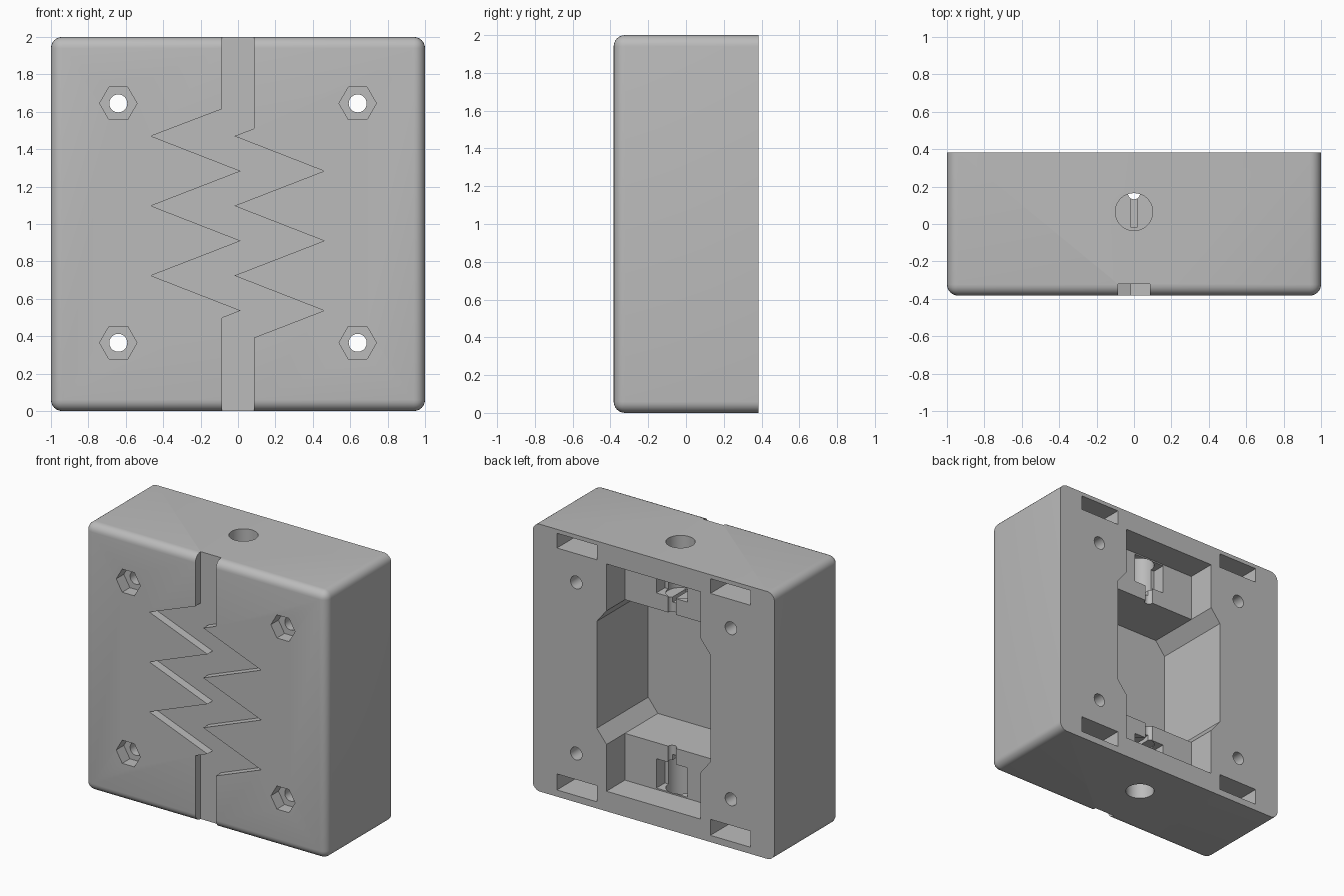
import bpy, bmesh
from math import cos, sin, tau, radians

if "Cube" in bpy.data.objects:
    bpy.data.objects.remove(bpy.data.objects["Cube"])

FRONT, BACK = -0.383, 0.383
OUT = 0.1  # overshoot so cutters pass cleanly through faces

grey = bpy.data.materials.new("plain grey")
grey.use_nodes = True
colour = (0.5, 0.5, 0.5, 1)
grey.diffuse_color = colour
grey.node_tree.nodes["Principled BSDF"].inputs["Base Color"].default_value = colour


def add_object(name, bm):
    bmesh.ops.recalc_face_normals(bm, faces=bm.faces)
    mesh = bpy.data.meshes.new(name)
    bm.to_mesh(mesh)
    bm.free()
    mesh.materials.append(grey)
    obj = bpy.data.objects.new(name, mesh)
    bpy.context.collection.objects.link(obj)
    return obj


def prism(name, outline, start, end, axis="Y"):
    """Extrude an outline: (x, z) along Y, or (x, y) along Z."""
    bm = bmesh.new()
    place = (lambda a, b, t: (a, t, b)) if axis == "Y" else (lambda a, b, t: (a, b, t))
    face = bm.faces.new([bm.verts.new(place(a, b, start)) for a, b in outline])
    moved = bmesh.ops.extrude_face_region(bm, geom=[face])["geom"]
    verts = [g for g in moved if isinstance(g, bmesh.types.BMVert)]
    bmesh.ops.translate(bm, verts=verts, vec=place(0, 0, end - start))
    return add_object(name, bm)


def rect(x0, x1, v0, v1):
    return [(x0, v0), (x1, v0), (x1, v1), (x0, v1)]


def ring(cx, cv, r, n):
    return [(cx + r * cos(tau * i / n), cv + r * sin(tau * i / n)) for i in range(n)]


# Block, rounded everywhere except around the open back
bm = bmesh.new()
bmesh.ops.create_cube(bm, size=1)
for v in bm.verts:
    v.co = (v.co.x * 2, v.co.y * (BACK - FRONT), v.co.z * 2 + 1)
edges = [e for e in bm.edges if any(v.co.y < 0 for v in e.verts)]
bmesh.ops.bevel(bm, geom=edges, offset=0.06, segments=6, profile=0.5, affect="EDGES")
body = add_object("block_body", bm)

cutters = []

# Zigzag groove down the front
left = [(-0.085, 2 + OUT), (-0.085, 1.615)]
right = [(0.085, 2 + OUT), (0.085, 1.51)]
for i in range(3):
    z = 1.47 - 0.373 * i
    left += [(-0.465, z), (0.015, z - 0.187)]
    right += [(-0.02, z), (0.46, z - 0.187)]
left += [(-0.085, 0.498), (-0.085, -OUT)]
right += [(0.085, 0.392), (0.085, -OUT)]
cutters.append(prism("zigzag_cutter", left + right[::-1], FRONT - OUT, -0.32))

# Bolt holes with hexagonal nut recesses
for x in (-0.64, 0.64):
    for z in (0.365, 1.645):
        cutters.append(prism("nut_cutter", ring(x, z, 0.1, 6), FRONT - OUT, FRONT + 0.09))
        cutters.append(prism("bolt_cutter", ring(x, z, 0.048, 32), FRONT - OUT, BACK + OUT))

# Back pocket: shallow tall recess and deep eight-sided chamber
cutters.append(prism("shelf_cutter", rect(-0.39, 0.39, 0.15, 1.85), 0.165, BACK + OUT))
chamber = [(-0.39, 0.5), (0.39, 0.5), (0.47, 0.6), (0.47, 1.4),
           (0.39, 1.5), (-0.39, 1.5), (-0.47, 1.4), (-0.47, 0.6)]
cutters.append(prism("chamber_cutter", chamber, -0.225, BACK + OUT))

# Slots in the back corners
for x in (-0.8, 0.47):
    for z0, z1 in ((0.05, 0.17), (1.86, 1.97)):
        cutters.append(prism("slot_cutter", rect(x, x + 0.33, z0, z1), 0.16, BACK + OUT))

# End holes with side windows, floor slits and cord grooves, at top and bottom
for s in (-1, 1):
    def level(h):
        return 1 + s * h
    cutters.append(prism("end_hole_cutter", ring(0, 0.065, 0.1, 48), level(0.61), level(1 + OUT), "Z"))
    cutters.append(prism("window_cutter", rect(-0.13, 0.13, 0.065, 0.2), level(0.62), level(0.84), "Z"))
    cutters.append(prism("slit_cutter", rect(-0.015, 0.015, -0.02, 0.155), level(0.57), level(0.7), "Z"))
    cutters.append(prism("cord_cutter", ring(0, 0.165, 0.033, 24), level(0.45), level(0.7), "Z"))

# Carve the block and bake the result
for c in cutters:
    c.hide_render = True
    mod = body.modifiers.new(c.name, "BOOLEAN")
    mod.operation = "DIFFERENCE"
    mod.solver = "EXACT"
    mod.object = c
depsgraph = bpy.context.evaluated_depsgraph_get()
carved = bpy.data.meshes.new_from_object(body.evaluated_get(depsgraph))
body.modifiers.clear()
body.data = carved
for c in cutters:
    bpy.data.objects.remove(c)
carved.materials.clear()
carved.materials.append(grey)
for p in carved.polygons:
    p.material_index = 0

bpy.ops.object.select_all(action="DESELECT")
body.select_set(True)
bpy.context.view_layer.objects.active = body
bpy.ops.object.shade_smooth_by_angle(angle=radians(30))
